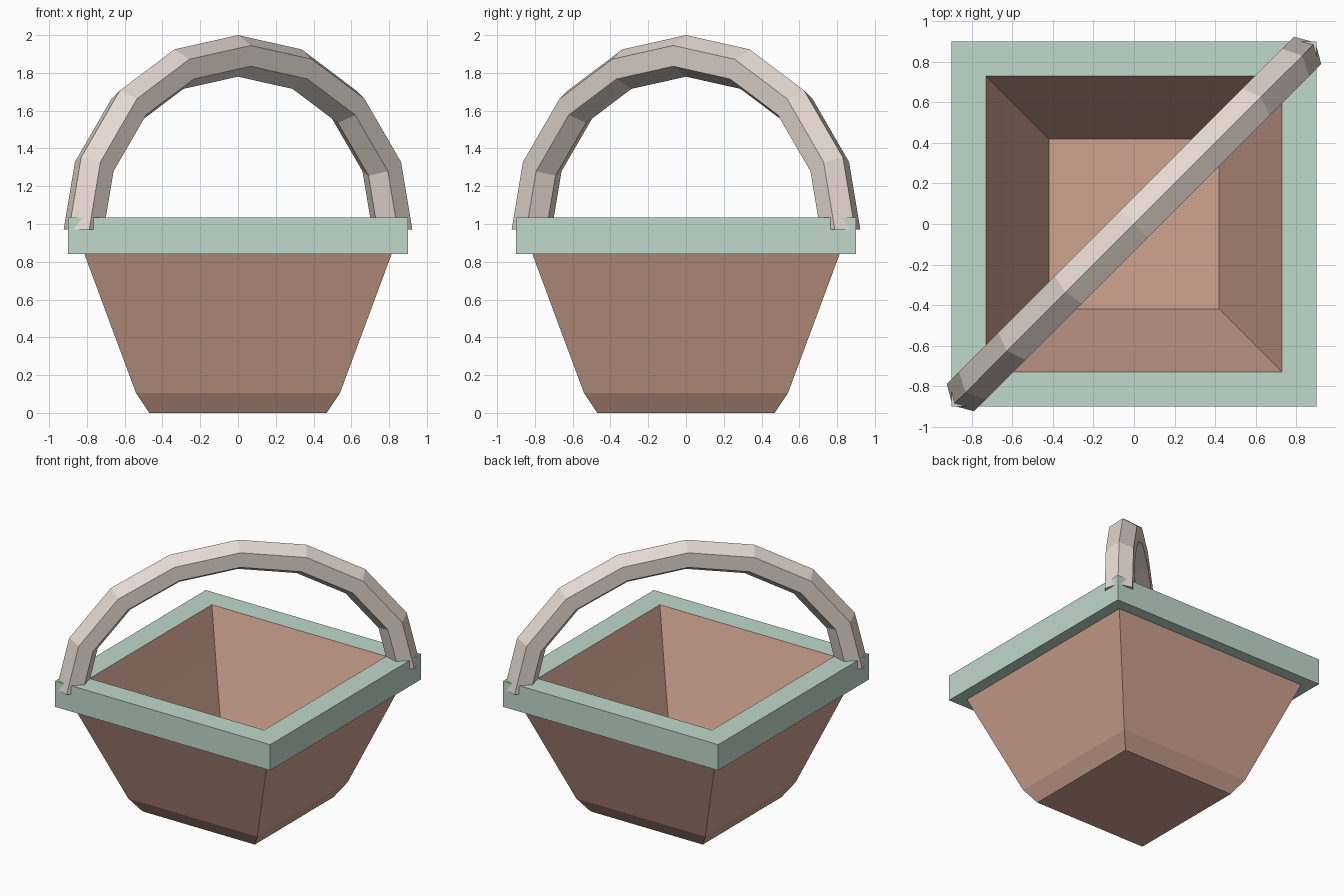
import bpy, bmesh, math
from mathutils import Vector

if "Cube" in bpy.data.objects:
    bpy.data.objects.remove(bpy.data.objects["Cube"])


def material(name, color):
    m = bpy.data.materials.new(name)
    m.diffuse_color = (*color, 1)
    m.use_nodes = True
    m.node_tree.nodes["Principled BSDF"].inputs["Base Color"].default_value = m.diffuse_color
    return m


def finish(name, bm, mat, fix_normals=False):
    if fix_normals:
        bmesh.ops.recalc_face_normals(bm, faces=bm.faces)
    me = bpy.data.meshes.new(name)
    bm.to_mesh(me)
    bm.free()
    me.materials.append(mat)
    ob = bpy.data.objects.new(name, me)
    bpy.context.collection.objects.link(ob)
    return ob


def bridge(bm, rings):
    """Join neighbouring rings of vertices with quads."""
    for a, b in zip(rings, rings[1:]):
        n = len(a)
        for j in range(n):
            k = (j + 1) % n
            bm.faces.new((a[j], a[k], b[k], b[j]))


def square_rings(bm, profile):
    """Sweep a (half width, height) profile around a square."""
    corners = ((-1, -1), (1, -1), (1, 1), (-1, 1))
    rings = [[bm.verts.new((sx * r, sy * r, z)) for sx, sy in corners]
             for r, z in profile]
    bridge(bm, rings)
    return rings


clay = material("warm brown", (0.63, 0.37, 0.285))
sage = material("sage green", (0.53, 0.69, 0.605))
cream = material("pale cream", (0.79, 0.70, 0.64))

RIM_LOW, RIM_TOP = 0.84, 1.035

# Basket body: tapered outside with a chamfered foot
bm = bmesh.new()
outer = square_rings(bm, [(0.47, 0), (0.54, 0.105), (0.813, RIM_LOW)])
bm.faces.new(outer[0][::-1])
# Basket body: hollow inside and floor
inner = square_rings(bm, [(0.73, RIM_TOP), (0.63, 0.725), (0.42, 0.105)])
bm.faces.new(inner[-1])
finish("basket_body", bm, clay)

# Square rim band
bm = bmesh.new()
square_rings(bm, [(0.813, RIM_LOW), (0.9, RIM_LOW), (0.9, RIM_TOP), (0.73, RIM_TOP)])
finish("basket_rim", bm, sage)

# Hexagonal handle arching from corner to corner
bm = bmesh.new()
along = Vector((1, 1, 0)).normalized()
across = Vector((1, -1, 0)).normalized()
up = Vector((0, 0, 1))
RX, RZ, BASE, THICK = 1.155, 0.92, 0.97, 0.11
half = (22.5, 45, 68.7, 90)
rings = []
for deg in [-d for d in reversed(half)] + [0] + list(half):
    t = math.radians(deg)
    s, c = math.sin(t), math.cos(t)
    centre = along * RX * s + up * (BASE + RZ * c)
    normal = (along * s / RX + up * c / RZ).normalized()
    rings.append([bm.verts.new(centre + THICK * (normal * math.cos(a) + across * math.sin(a)))
                  for a in (math.tau * k / 6 for k in range(6))])
bridge(bm, rings)
bm.faces.new(rings[0][::-1])
bm.faces.new(rings[-1])
finish("handle", bm, cream, True)
